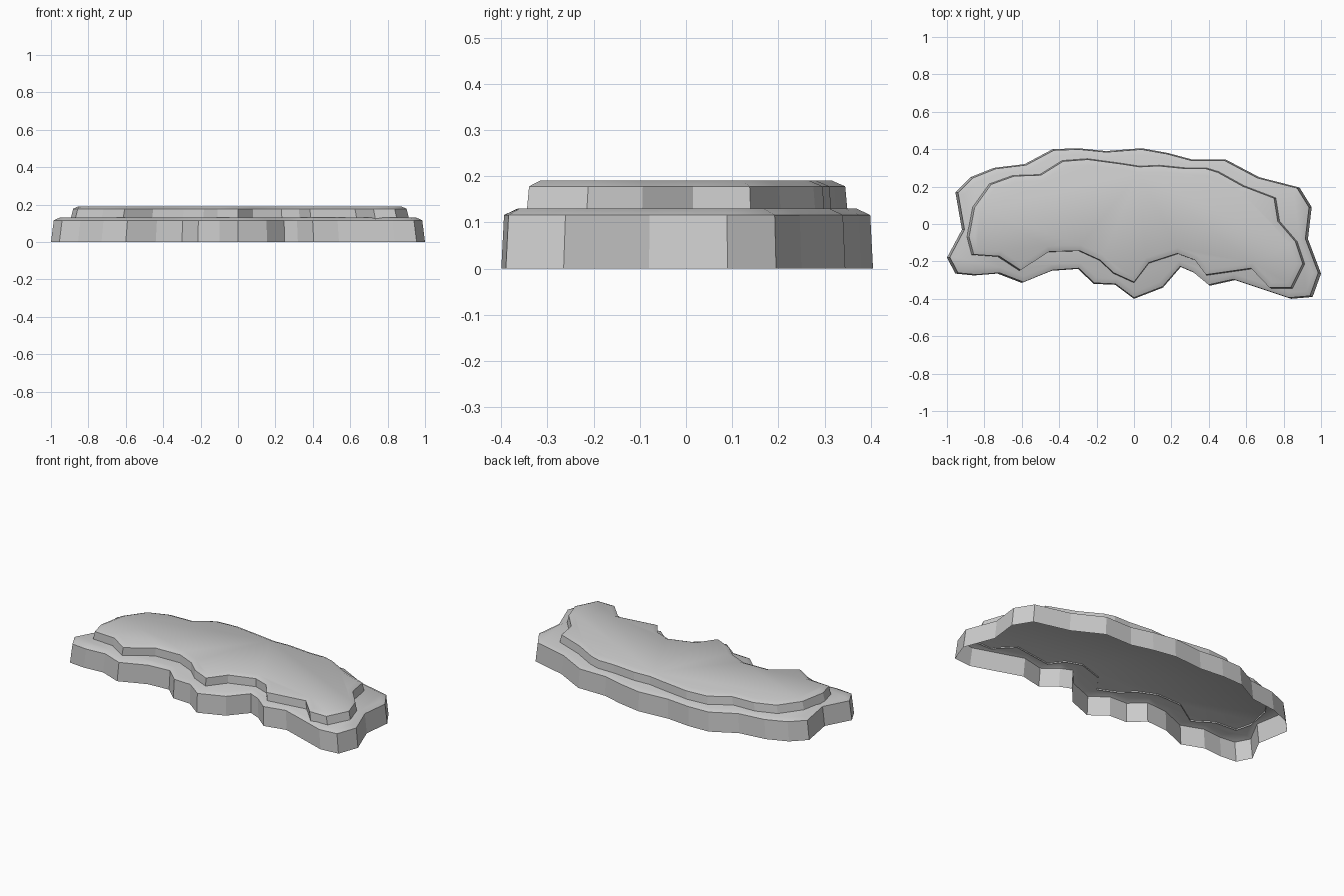
import bpy
import bmesh

# Remove the default object
cube = bpy.data.objects.get("Cube")
if cube:
    bpy.data.objects.remove(cube, do_unlink=True)

# Single stone colour
GREY = (0.6, 0.6, 0.6, 1.0)
stone = bpy.data.materials.new("stone_grey")
stone.use_nodes = True
stone.diffuse_color = GREY
stone.node_tree.nodes["Principled BSDF"].inputs["Base Color"].default_value = GREY

# Ragged outlines, clockwise from the left end
LOWER_OUTLINE = [
    (-1, -.18), (-.92, -.03), (-.955, .17), (-.875, .25), (-.75, .3),
    (-.585, .32), (-.435, .4), (-.3, .405), (-.15, .39), (.04, .405),
    (.18, .38), (.31, .345), (.49, .345), (.67, .25), (.885, .195),
    (.95, .09), (.93, -.08), (1, -.265), (.955, -.39), (.84, -.4),
    (.54, -.3), (.405, -.33), (.32, -.26), (.25, -.23), (.155, -.34),
    (0, -.4), (-.1, -.325), (-.215, -.32), (-.3, -.24), (-.44, -.25),
    (-.6, -.315), (-.73, -.265), (-.855, -.275), (-.955, -.265),
]
UPPER_OUTLINE = [
    (-.87, -.165), (-.895, -.07), (-.865, .09), (-.775, .215), (-.65, .26),
    (-.505, .265), (-.385, .34), (-.25, .35), (-.065, .325), (.03, .31),
    (.135, .315), (.285, .3), (.39, .3), (.455, .28), (.59, .205),
    (.76, .14), (.78, .015), (.875, -.095), (.915, -.215), (.85, -.345),
    (.735, -.345), (.635, -.24), (.39, -.275), (.33, -.195), (.235, -.16),
    (.08, -.21), (0, -.315), (-.11, -.265), (-.185, -.195), (-.295, -.145),
    (-.46, -.15), (-.615, -.25), (-.73, -.175),
]


def build_slab(name, outline, bottom, rim, crown, taper):
    """Open-bottomed slab: flat tapered walls and a softly rounded cap."""
    bm = bmesh.new()
    low = [bm.verts.new((x, y, bottom)) for x, y in outline]
    high = [bm.verts.new((x * taper, y * taper, rim)) for x, y in outline]
    count = len(outline)

    # Walls
    for i in range(count):
        j = (i + 1) % count
        bm.faces.new((low[j], low[i], high[i], high[j]))

    # Cap with a sloping border inside a sharp rim
    cap = bm.faces.new(list(reversed(high)))
    cap.normal_update()
    rim_edges = list(cap.edges)
    border = bmesh.ops.inset_region(bm, faces=[cap], thickness=0.03,
                                    use_even_offset=False)["faces"]
    for vert in cap.verts:
        vert.co.z = crown
    for face in border + [cap]:
        face.smooth = True
    for edge in rim_edges:
        edge.smooth = False

    mesh = bpy.data.meshes.new(name)
    bm.to_mesh(mesh)
    bm.free()
    mesh.materials.append(stone)
    slab = bpy.data.objects.new(name, mesh)
    bpy.context.collection.objects.link(slab)
    return slab


build_slab("lower_ledge", LOWER_OUTLINE, 0, .116, .13, .985)
build_slab("upper_ledge", UPPER_OUTLINE, .122, .178, .191, .985)
